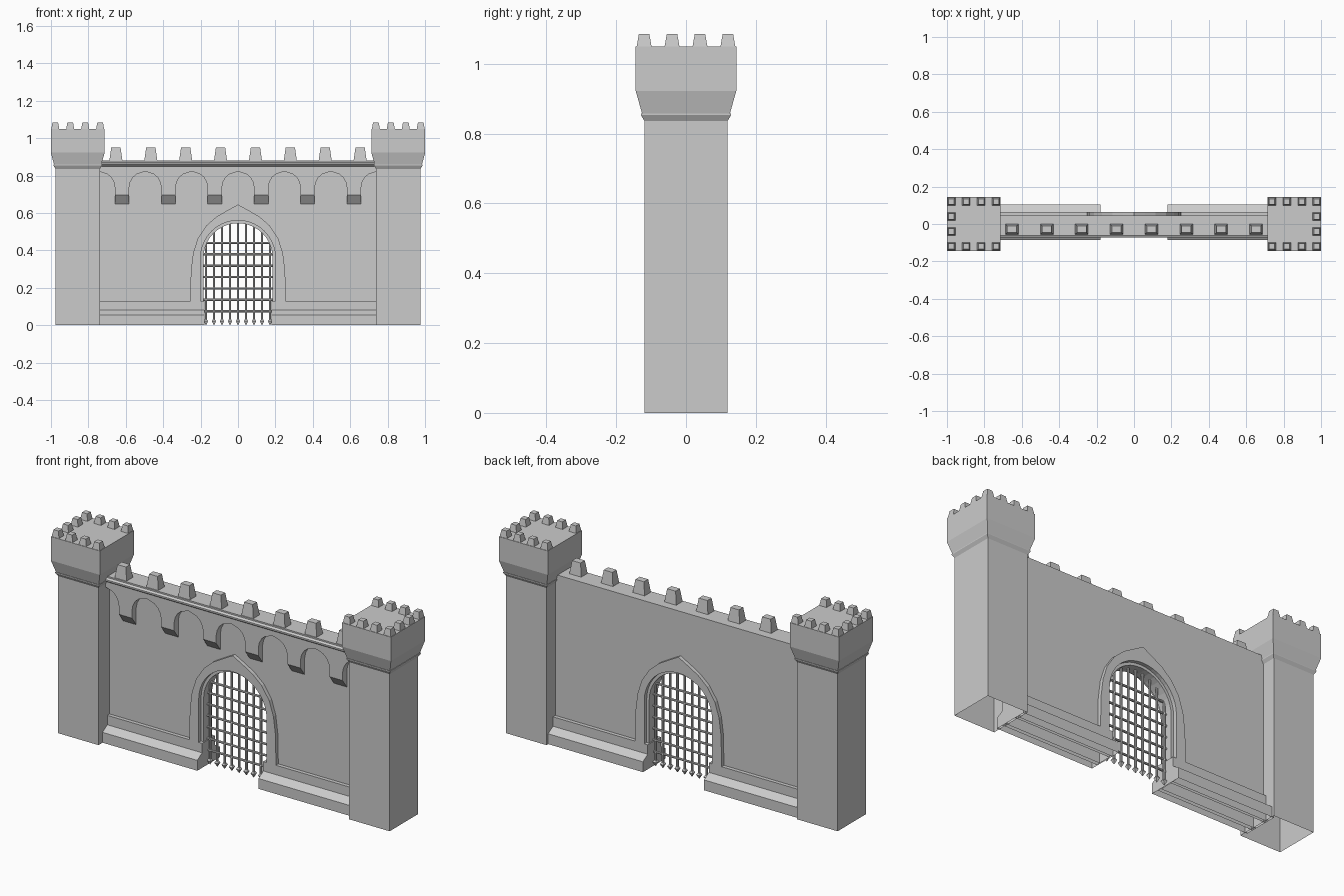
import bpy, bmesh, math
from mathutils import Matrix

if "Cube" in bpy.data.objects:
    bpy.data.objects.remove(bpy.data.objects["Cube"])

def finish(name, bm, open_bottom=False):
    bmesh.ops.recalc_face_normals(bm, faces=bm.faces)
    if open_bottom:
        low = [f for f in bm.faces if all(v.co.z < 1e-4 for v in f.verts)]
        bmesh.ops.delete(bm, geom=low, context='FACES')
    me = bpy.data.meshes.new(name)
    bm.to_mesh(me)
    bm.free()
    ob = bpy.data.objects.new(name, me)
    bpy.context.collection.objects.link(ob)
    return ob

def loft(bm, rings):
    """Skin equal-length rings of points and cap both ends."""
    vs = [[bm.verts.new(p) for p in r] for r in rings]
    n = len(vs[0])
    for a, b in zip(vs, vs[1:]):
        for i in range(n):
            bm.faces.new((a[i], a[(i + 1) % n], b[(i + 1) % n], b[i]))
    bm.faces.new(vs[0])
    bm.faces.new(vs[-1])
    return vs

def square_stack(bm, cx, cy, levels):
    """levels: (half x, half y, z)"""
    loft(bm, [[(cx - a, cy - b, z), (cx + a, cy - b, z), (cx + a, cy + b, z), (cx - a, cy + b, z)]
              for a, b, z in levels])

def prism_y(bm, pts, y0, y1):
    return loft(bm, [[(x, y, z) for x, z in pts] for y in (y0, y1)])

def mirrored(half):
    """Complete a right-hand path that starts on x = 0."""
    return [(-x, z) for x, z in reversed(half)] + [p for p in half if p[0] > 1e-6]

def half_arch(r, z0=0.36, n=10):
    return [(r * math.sin(math.pi / 2 * i / n), z0 + r * math.cos(math.pi / 2 * i / n))
            for i in range(n + 1)]

END = 0.75   # walls run slightly into the towers

# main wall with arched gateway
bm = bmesh.new()
opening = mirrored(half_arch(0.185) + [(0.185, 0)])
prism_y(bm, [(-END, 0), (-END, 0.88), (END, 0.88), (END, 0)] + opening[::-1], -0.025, 0.045)
finish("curtain_wall", bm, True)

# upper plinth course joined to the pointed gate surround
outer = mirrored([(0, .645), (.06, .612), (.115, .58), (.17, .532), (.215, .464), (.24, .385),
                  (.252, .29), (.255, .13), (END, .13), (END, 0)])
inner = mirrored(half_arch(0.2) + [(0.2, .13), (.18, .13), (.18, 0)])
bm = bmesh.new()
prism_y(bm, outer + inner[::-1], -0.045, 0.065)
finish("gate_surround", bm, True)

# sloped lower plinth, front and back of each side
bm = bmesh.new()
profile = [(-.04, 0), (-.085, 0), (-.085, .055), (-.045, .08), (-.04, .08)]
for s in (-1, 1):
    for back in (False, True):
        loft(bm, [[(s * x, .02 - y if back else y, z) for y, z in profile] for x in (.18, END)])
finish("plinth", bm, True)

# corbelled arcade under the parapet
STEP, HALF = 0.248, 0.086
bay = [(-HALF, .695), (-HALF, .735), (-.08, .765), (-.066, .79), (-.046, .807), (-.02, .816), (0, .822)]
bay += [(-x, z) for x, z in bay[-2::-1]]
edge = [(k * STEP + x, z) for k in range(-3, 4) for x, z in bay]
edge = [p for p in edge if abs(p[0]) <= 3 * STEP + 1e-5]
bm = bmesh.new()
prism_y(bm, edge + [(3 * STEP, .88), (-3 * STEP, .88)], -0.061, -0.025)
for v in bm.verts:
    if v.co.z < 0.7 and v.co.y > -0.03:
        v.co.z = 0.647          # sloping feet
finish("corbel_arcade", bm)

# cornice
bm = bmesh.new()
loft(bm, [[(x, y, z) for y, z in ((-.058, .848), (-.066, .852), (-.073, .858), (-.073, .866), (-.058, .874))]
          for x in (-END, END)])
finish("cornice", bm)

# wall merlons
bm = bmesh.new()
for i in range(8):
    square_stack(bm, (i - 3.5) * 0.1865, -0.028, [(.035, .027, .879), (.025, .018, .949)])
finish("wall_merlons", bm)

# corner towers with their merlons
for s, side in ((-1, "left"), (1, "right")):
    cx = s * 0.857
    bm = bmesh.new()
    levels = [(.119, 0), (.119, .836), (.129, .853), (.129, .858), (.126, .858), (.144, .922), (.144, 1.049)]
    square_stack(bm, cx, 0, [(h, h, z) for h, z in levels])
    finish(side + "_tower", bm, True)
    bm = bmesh.new()
    spots = (-.12, -.04, .04, .12)
    for x in spots:
        for y in spots:
            if abs(y) > .1 or x * s > .1:      # inner side stays open
                square_stack(bm, cx + x, y, [(.0215, .0215, 1.048), (.015, .015, 1.085)])
    finish(side + "_tower_merlons", bm)

# portcullis
def rod(bm, a, b, r, axis):
    rot = Matrix.Rotation(math.pi / 2, 4, 'Y') if axis == 'X' else Matrix()
    off = Matrix.Translation([(p + q) / 2 for p, q in zip(a, b)])
    bmesh.ops.create_cone(bm, cap_ends=True, segments=8, radius1=r, radius2=r,
                          depth=math.dist(a, b), matrix=off @ rot)

YB = 0.01
bm = bmesh.new()
for k in range(-4, 5):
    x = k * 0.0428
    top = .365 + math.sqrt(.187 ** 2 - x * x)
    rod(bm, (x, YB, .025), (x, YB, top), .0065, 'Z')
    square_stack(bm, x, YB, [(.0008, .0008, 0), (.011, .011, .022), (.005, .005, .032)])
for i in range(7):
    z = .075 + i * .0608
    w = .188 if z < .36 else math.sqrt(.188 ** 2 - (z - .36) ** 2)
    rod(bm, (-w, YB, z), (w, YB, z), .006, 'X')
finish("portcullis", bm)
